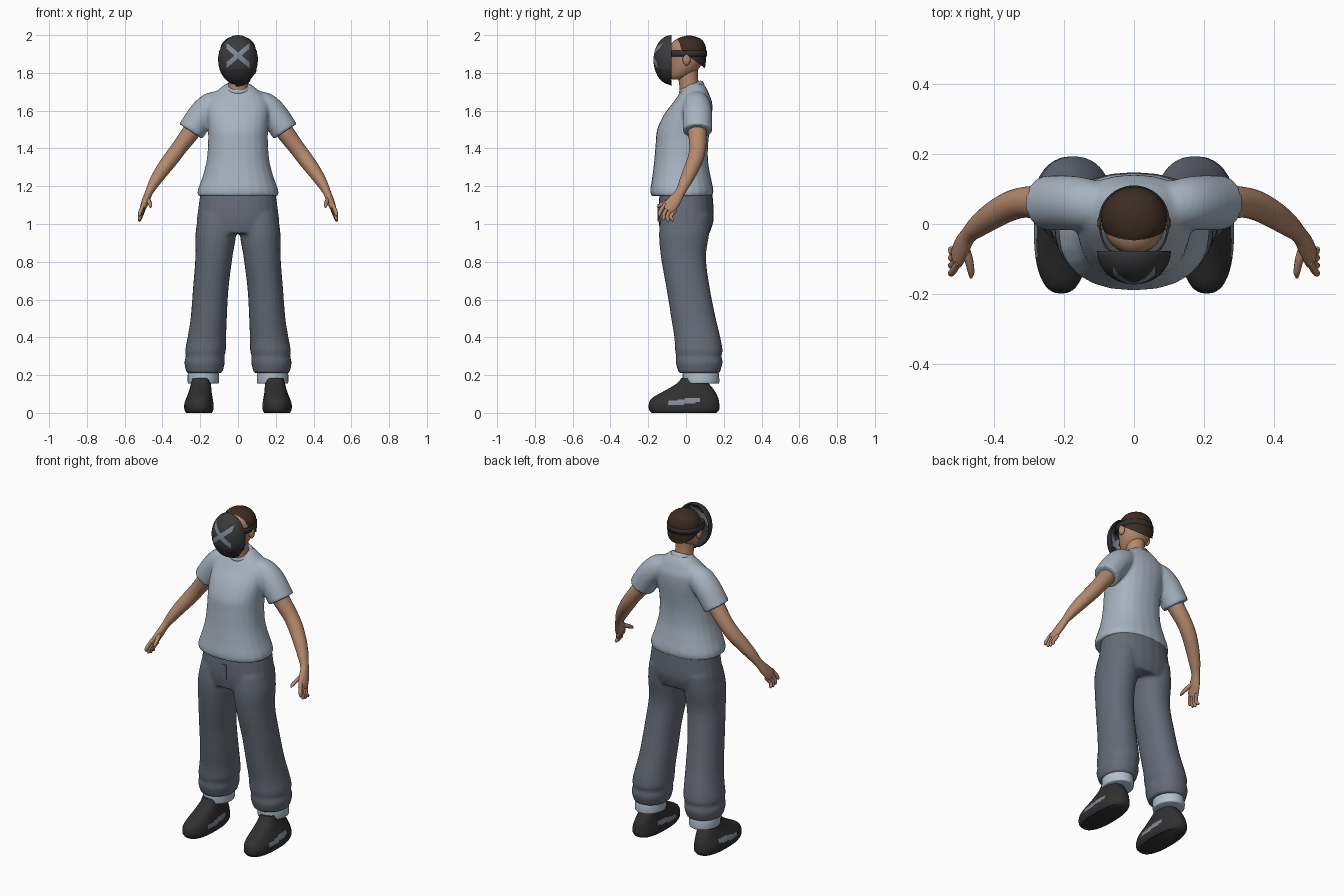
import bpy, bmesh, math
from math import sin, cos, pi, copysign
from mathutils import Vector, Matrix

old = bpy.data.objects.get("Cube")
if old:
    bpy.data.objects.remove(old)


def material(name, r, g, b):
    m = bpy.data.materials.new(name)
    m.use_nodes = True
    m.diffuse_color = (r, g, b, 1)
    node = next(n for n in m.node_tree.nodes if n.type == 'BSDF_PRINCIPLED')
    node.inputs["Base Color"].default_value = (r, g, b, 1)
    node.inputs["Roughness"].default_value = 0.8
    return m


SHIRT = material("pale blue cloth", .38, .45, .53)
PANTS = material("slate cloth", .13, .145, .18)
CUFF = material("light cuff", .44, .53, .61)
SKIN = material("skin", .46, .25, .15)
HAIR = material("brown hair", .045, .025, .016)
BLACK = material("soft black", .03, .03, .03)
MASK = material("mask charcoal", .042, .043, .046)
GREY = material("blue grey marking", .22, .25, .3)


def spline(rings, steps=4):
    """Smoothly interpolate ring values along the loft."""
    out = []
    for i in range(len(rings) - 1):
        a, b, c, d = (rings[max(0, min(len(rings) - 1, i + k))] for k in (-1, 0, 1, 2))
        for s in range(steps):
            t = s / steps
            out.append([q + .5 * t * (r - p + t * (2 * p - 5 * q + 4 * r - w + t * (3 * (q - r) + w - p)))
                        for p, q, r, w in zip(a, b, c, d)])
    return out + [list(rings[-1])]


def loft(bm, rings, side=1, upright=True, power=1, segs=24):
    """Skin rings of (x, y, z, width radius, depth radius)."""
    rings = spline(rings)
    loops = []
    for i, (x, y, z, ru, rv) in enumerate(rings):
        t = Vector((0, 0, 1))
        if not upright:
            ahead, behind = rings[min(i + 1, len(rings) - 1)], rings[max(i - 1, 0)]
            t = (Vector(ahead[:3]) - Vector(behind[:3])).normalized()
        v = Vector((0, 1, 0))
        v = (v - t * v.dot(t)).normalized()
        u = v.cross(t)
        loop = []
        for k in range(segs):
            c, s = cos(2 * pi * k / segs), sin(2 * pi * k / segs)
            p = (Vector((x, y, z)) + u * ru * copysign(abs(c) ** power, c)
                 + v * rv * copysign(abs(s) ** power, s))
            p.x *= side
            loop.append(bm.verts.new(p))
        loops.append(loop)
    for a, b in zip(loops, loops[1:]):
        for k in range(segs):
            n = (k + 1) % segs
            bm.faces.new((a[k], a[n], b[n], b[k]))
    bm.faces.new(loops[0])
    bm.faces.new(loops[-1])


def finish(name, bm, *mats, rule=None, fuse=0):
    bmesh.ops.recalc_face_normals(bm, faces=bm.faces)
    if rule:
        bm.normal_update()
        for f in bm.faces:
            f.material_index = rule(f.calc_center_median(), f.normal)
    me = bpy.data.meshes.new(name)
    bm.to_mesh(me)
    bm.free()
    me.shade_smooth()
    me.set_sharp_from_angle(angle=math.radians(50))
    for m in mats:
        me.materials.append(m)
    ob = bpy.data.objects.new(name, me)
    bpy.context.scene.collection.objects.link(ob)
    if fuse:
        r = ob.modifiers.new("fuse", 'REMESH')
        r.mode, r.voxel_size, r.use_smooth_shade = 'VOXEL', fuse, True
        s = ob.modifiers.new("soften", 'SMOOTH')
        s.factor, s.iterations = .5, 4
    return ob


def ball(bm, centre, radii, segs=32):
    mat = Matrix.Translation(centre) @ Matrix.Diagonal((*radii, 1))
    bmesh.ops.create_uvsphere(bm, u_segments=segs, v_segments=segs // 2, radius=1, matrix=mat)


def cut(bm, co, no, clear=False):
    bmesh.ops.bisect_plane(bm, geom=bm.verts[:] + bm.edges[:] + bm.faces[:],
                           plane_co=co, plane_no=no, clear_outer=clear)


# Shirt: torso and both sleeves fused together
bm = bmesh.new()
loft(bm, [(0, -.022, 1.148, .214, .162), (0, -.022, 1.18, .213, .167), (0, -.024, 1.25, .188, .155),
          (0, -.026, 1.33, .167, .143), (0, -.022, 1.42, .159, .139), (0, -.013, 1.5, .159, .14),
          (0, .011, 1.58, .166, .127), (0, .034, 1.64, .165, .105), (0, .042, 1.68, .14, .084),
          (0, .047, 1.715, .1, .064), (0, .05, 1.742, .066, .042)], power=.88)
for side in (1, -1):
    loft(bm, [(.06, .05, 1.675, .035, .05), (.125, .055, 1.635, .07, .072), (.185, .06, 1.585, .074, .078),
              (.25, .06, 1.49, .073, .078)], side, upright=False)
finish("shirt", bm, SHIRT, fuse=.009)

# Ribbed collar, lower at the front
bm = bmesh.new()
tilt = Matrix.Translation((0, .028, 1.722)) @ Matrix.Rotation(.42, 4, 'X')
loft(bm, [(0, 0, -.012, .07, .07), (0, 0, .004, .069, .069), (0, 0, .014, .06, .06)])
bmesh.ops.transform(bm, matrix=tilt, verts=bm.verts)
finish("collar", bm, SHIRT)

# Trousers: hips and both legs fused together
bm = bmesh.new()
loft(bm, [(0, 0, 1.18, .198, .138), (0, 0, 1.1, .208, .145), (0, 0, 1.02, .218, .146), (0, -.005, .95, .215, .13)],
     power=.9)
for side in (1, -1):
    loft(bm, [(.11, 0, 1.05, .1, .13), (.117, -.01, .95, .108, .133), (.128, -.013, .82, .098, .119),
              (.145, .013, .65, .094, .115), (.155, .04, .5, .096, .118), (.165, .06, .4, .102, .122),
              (.172, .068, .33, .108, .126), (.174, .068, .3, .102, .12), (.177, .07, .265, .107, .124),
              (.178, .07, .21, .094, .108)], side, power=.93)
finish("trousers", bm, PANTS, fuse=.009)

# Trouser fly
bm = bmesh.new()
bmesh.ops.create_cube(bm, size=1, matrix=Matrix.Translation((.012, -.146, 1.06)) @ Matrix.Diagonal((.022, .008, .09, 1)))
finish("fly", bm, PANTS)


def shoe_rule(c, n):
    on_side = abs(n.x) > .55 and -.085 < c.y < .075
    return int(on_side and abs(c.z - .062 - .12 * c.y) < .013)


for side, label in ((1, "left"), (-1, "right")):
    # Turned-up cuff
    bm = bmesh.new()
    loft(bm, [(.183, .08, .155, .078, .09), (.183, .08, .163, .083, .096), (.183, .078, .205, .083, .096),
              (.18, .075, .235, .078, .088)], side)
    finish(label + "_cuff", bm, CUFF)

    # Ankle
    bm = bmesh.new()
    loft(bm, [(.195, .068, .09, .045, .055), (.193, .07, .22, .043, .048)], side)
    finish(label + "_ankle", bm, SKIN)

    # Shoe with a marking on each flank
    bm = bmesh.new()
    loft(bm, [(.207, -.01, 0, .068, .172), (.207, -.01, .018, .077, .186), (.207, -.01, .05, .077, .186),
              (.204, -.004, .08, .069, .174), (.2, .018, .115, .06, .135), (.196, .036, .155, .053, .086),
              (.195, .042, .185, .05, .066)], side, power=.82, segs=48)
    finish(label + "_shoe", bm, BLACK, GREY, rule=shoe_rule)

    # Arm flowing into the palm
    bm = bmesh.new()
    loft(bm, [(.2, .055, 1.56, .048, .05), (.25, .06, 1.485, .047, .049), (.31, .062, 1.405, .042, .044),
              (.355, .05, 1.345, .041, .042), (.4, .025, 1.285, .037, .039), (.44, -.003, 1.225, .03, .033),
              (.47, -.03, 1.17, .021, .026), (.488, -.06, 1.125, .02, .035), (.502, -.09, 1.087, .017, .037),
              (.506, -.1, 1.073, .012, .032)], side, upright=False)
    finish(label + "_arm", bm, SKIN)

    # Four fingers and a thumb
    bm = bmesh.new()
    for i in range(4):
        y, z = -.122 + .018 * i, 1.096 - .011 * i
        reach = (.052, .062, .058, .045)[i]
        loft(bm, [(.5, y + .012, z + .012, .01, .01), (.515, y - .012, z - reach * .5, .0105, .01),
                  (.521, y - .019 + .005 * i, z - reach * .9, .009, .009),
                  (.52, y - .02 + .005 * i, z - reach * 1.05, .004, .004)], side, upright=False, segs=10)
    loft(bm, [(.485, -.06, 1.135, .014, .015), (.471, -.1, 1.118, .012, .013), (.464, -.135, 1.1, .01, .01),
              (.464, -.153, 1.088, .004, .004)], side, upright=False, segs=10)
    finish(label + "_fingers", bm, SKIN)

    # Ear
    bm = bmesh.new()
    ball(bm, (side * .092, .003, 1.872), (.014, .021, .033), 16)
    finish(label + "_ear", bm, SKIN)

# Neck and head
bm = bmesh.new()
loft(bm, [(0, .035, 1.62, .06, .06), (0, .02, 1.72, .053, .054), (0, .012, 1.77, .051, .052), (0, .01, 1.84, .05, .055)])
finish("neck", bm, SKIN)
bm = bmesh.new()
loft(bm, [(0, -.045, 1.764, .025, .028), (0, -.03, 1.785, .052, .053), (0, -.01, 1.82, .073, .076),
          (0, 0, 1.86, .084, .087), (0, .003, 1.905, .088, .088), (0, 0, 1.95, .076, .08),
          (0, 0, 1.978, .045, .05), (0, 0, 1.985, .01, .01)])
finish("head", bm, SKIN)

# Hair, trimmed low at the nape and high at the brow
bm = bmesh.new()
loft(bm, [(0, .035, 1.8, .077, .062), (0, .025, 1.85, .091, .079), (0, .02, 1.9, .095, .087),
          (0, .018, 1.95, .087, .083), (0, .016, 1.983, .056, .058), (0, .015, 1.998, .01, .01)], segs=32)
cut(bm, (0, .1, 1.825), (0, -.75, -1), clear=True)
finish("hair", bm, HAIR)

# Face mask: half dome with a crossed marking and a darker jaw
MID, JAW, ARM, REACH, SLOPE = 1.892, 1.82, .016, .06, .85
bm = bmesh.new()
ball(bm, (0, -.077, 1.868), (.105, .095, .132), 48)
cut(bm, (0, -.077, 0), (0, 1, 0), clear=True)
cut(bm, (0, 0, JAW), (0, 0, 1))
for s in (1, -1):
    cut(bm, (s * REACH, 0, 0), (1, 0, 0))
    for t in (1, -1):
        cut(bm, (0, 0, MID + s * ARM), (SLOPE, 0, t))


def mask_rule(c, n):
    if c.z < JAW:
        return 1
    crossed = abs(abs(c.x) * SLOPE - abs(c.z - MID)) < ARM and abs(c.x) < REACH
    return 2 if crossed else 0


mask = finish("mask", bm, MASK, BLACK, GREY, rule=mask_rule)
shell = mask.modifiers.new("shell", 'SOLIDIFY')
shell.thickness = .008

# Strap, straight along the temples and round at the back
bm = bmesh.new()
bmesh.ops.create_cone(bm, segments=48, radius1=1, radius2=1, depth=1, cap_ends=False)
for v in bm.verts:
    if v.co.y < 0:
        v.co.x = copysign(abs(v.co.x) ** .5, v.co.x)
    v.co = Vector((v.co.x * .101, v.co.y * .1 + .01, v.co.z * .032 + 1.902))
band = finish("strap", bm, BLACK)
band.modifiers.new("thickness", 'SOLIDIFY').thickness = .006
